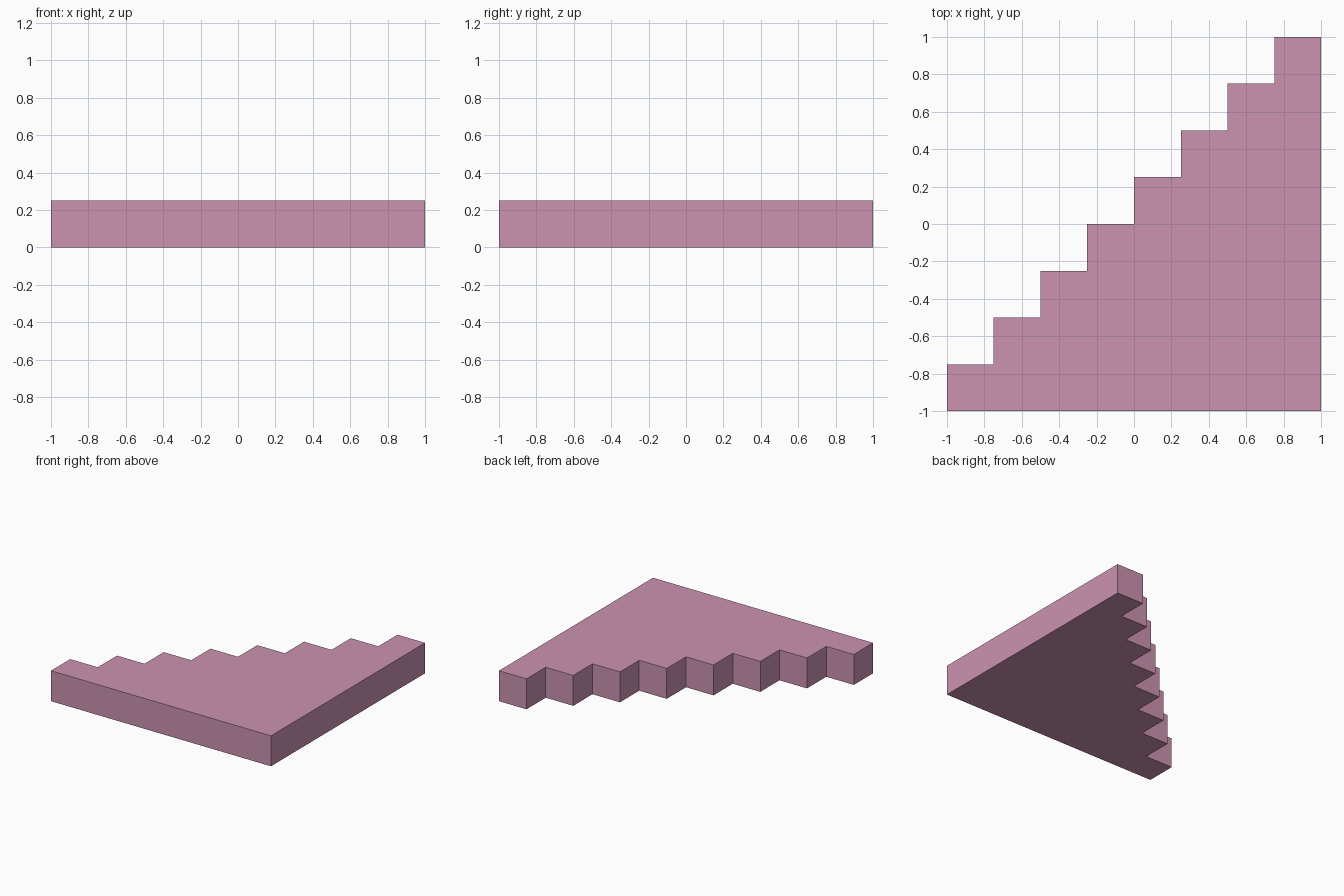
import bpy
import bmesh

if "Cube" in bpy.data.objects:
    bpy.data.objects.remove(bpy.data.objects["Cube"])

STEPS = 8
SIZE = 0.25      # step width, step depth and slab thickness

# Single flat colour
pink = bpy.data.materials.new("dusty_pink")
pink.diffuse_color = (0.604, 0.292, 0.440, 1.0)
pink.use_nodes = True
pink.node_tree.nodes["Principled BSDF"].inputs["Base Color"].default_value = pink.diffuse_color

# Staircase outline: straight front and right sides, steps along the diagonal
outline = [(-1, -1), (1, -1)]
for i in reversed(range(STEPS)):
    y = -1 + SIZE * (i + 1)
    outline += [(-1 + SIZE * (i + 1), y), (-1 + SIZE * i, y)]

# Extrude the outline into a flat slab
bm = bmesh.new()
base = bm.faces.new([bm.verts.new((x, y, 0)) for x, y in outline])
top = bmesh.ops.extrude_face_region(bm, geom=[base], use_keep_orig=True)["geom"]
bmesh.ops.translate(bm, vec=(0, 0, SIZE),
                    verts=[g for g in top if isinstance(g, bmesh.types.BMVert)])
bmesh.ops.recalc_face_normals(bm, faces=bm.faces)

mesh = bpy.data.meshes.new("stepped_slab")
bm.to_mesh(mesh)
bm.free()
mesh.materials.append(pink)
slab = bpy.data.objects.new("stepped_slab", mesh)
bpy.context.collection.objects.link(slab)
